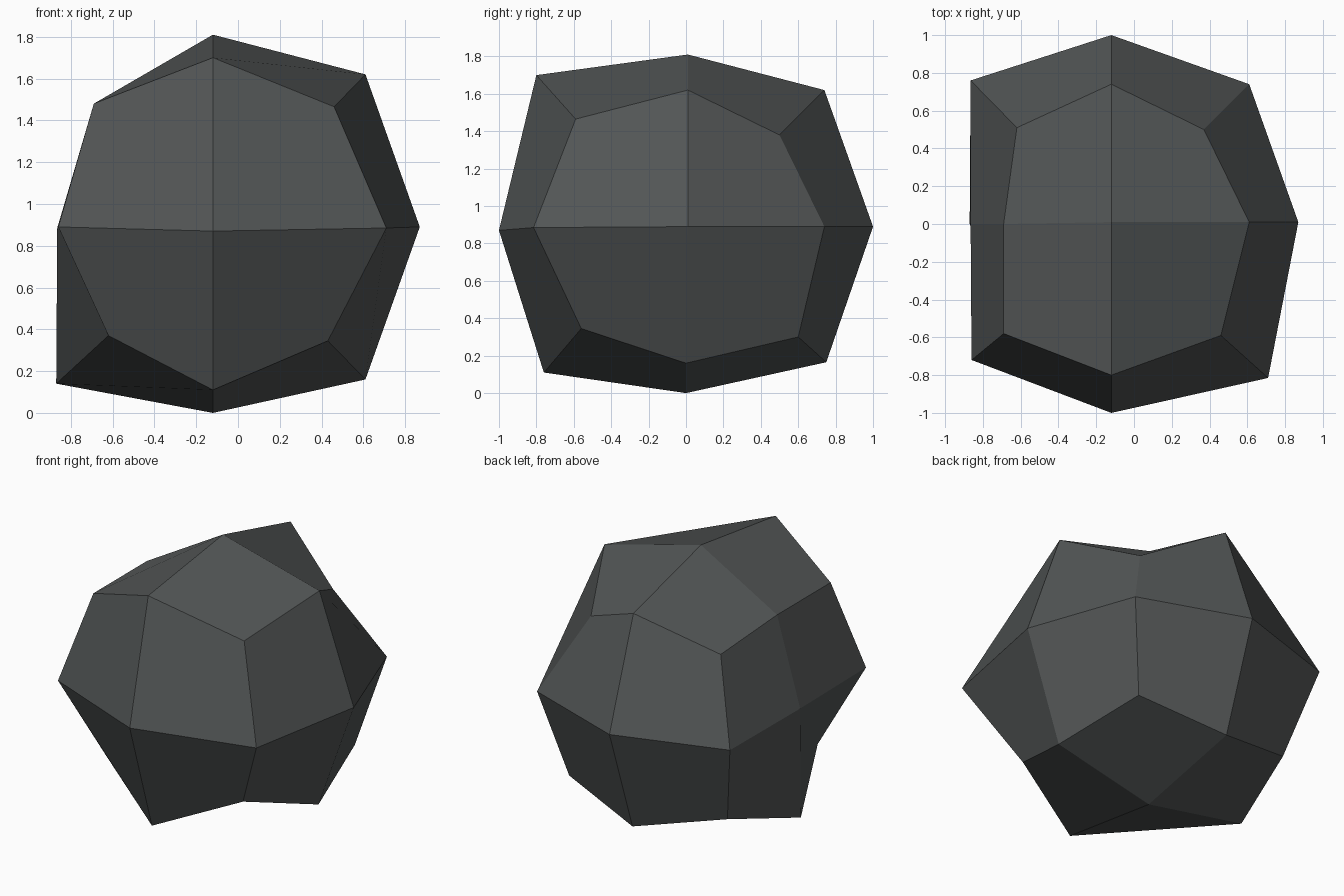
import bpy, bmesh

if "Cube" in bpy.data.objects:
    bpy.data.objects.remove(bpy.data.objects["Cube"])

# Stone colour
mat = bpy.data.materials.new("dark_grey_stone")
mat.diffuse_color = (0.085, 0.092, 0.092, 1)
mat.use_nodes = True
mat.node_tree.nodes["Principled BSDF"].inputs["Base Color"].default_value = mat.diffuse_color

# Chipped corner positions, keyed by side: L/R, F/B, D/U
corners = {
    "LFU": (-.69, -.58, 1.48), "RFU": (.46, -.59, 1.465),
    "LBU": (-.62, .51, 1.385), "RBU": (.37, .50, 1.38),
    "LFD": (-.62, -.54, .37), "RFD": (.43, -.56, .345),
    "LBD": (-.72, .58, .31), "RBD": (.465, .60, .30),
}
# Worn edge middles
edges = {
    "FU": (-.12, -.80, 1.70), "BU": (-.12, .74, 1.62),
    "LU": (-.69, 0, 1.48), "RU": (.61, .01, 1.62),
    "FD": (-.12, -.76, .11), "BD": (-.12, .75, .165),
    "LD": (-.87, .0, .14), "RD": (.61, 0, .16),
    "LF": (-.86, -.72, .89), "RF": (.71, -.815, .885),
    "LB": (-.865, .76, .89), "RB": (.61, .74, .89),
}
# Bulging side centres
sides = {
    "F": (-.12, -1, .87), "B": (-.12, 1, .89), "L": (-.865, .0, .885),
    "R": (.87, .01, .89), "U": (-.12, .01, 1.81), "D": (-.12, 0, 0),
}
target = {**corners, **edges, **sides}


def key(co):
    """Name a point of the subdivided cube by the sides it touches."""
    names = ""
    for value, (low, high) in zip(co, ("LR", "FB", "DU")):
        if abs(value) > 0.1:
            names += high if value > 0 else low
    return names


# Rock: a cube cut once in each direction, then pushed to its rough shape
bm = bmesh.new()
bmesh.ops.create_cube(bm, size=2)
bmesh.ops.subdivide_edges(bm, edges=bm.edges[:], cuts=1, use_grid_fill=True)
for v in bm.verts:
    v.co = target[key(v.co)]
bmesh.ops.recalc_face_normals(bm, faces=bm.faces[:])
mesh = bpy.data.meshes.new("rock")
bm.to_mesh(mesh)
bm.free()
mesh.materials.append(mat)
rock = bpy.data.objects.new("rock", mesh)
bpy.context.collection.objects.link(rock)
